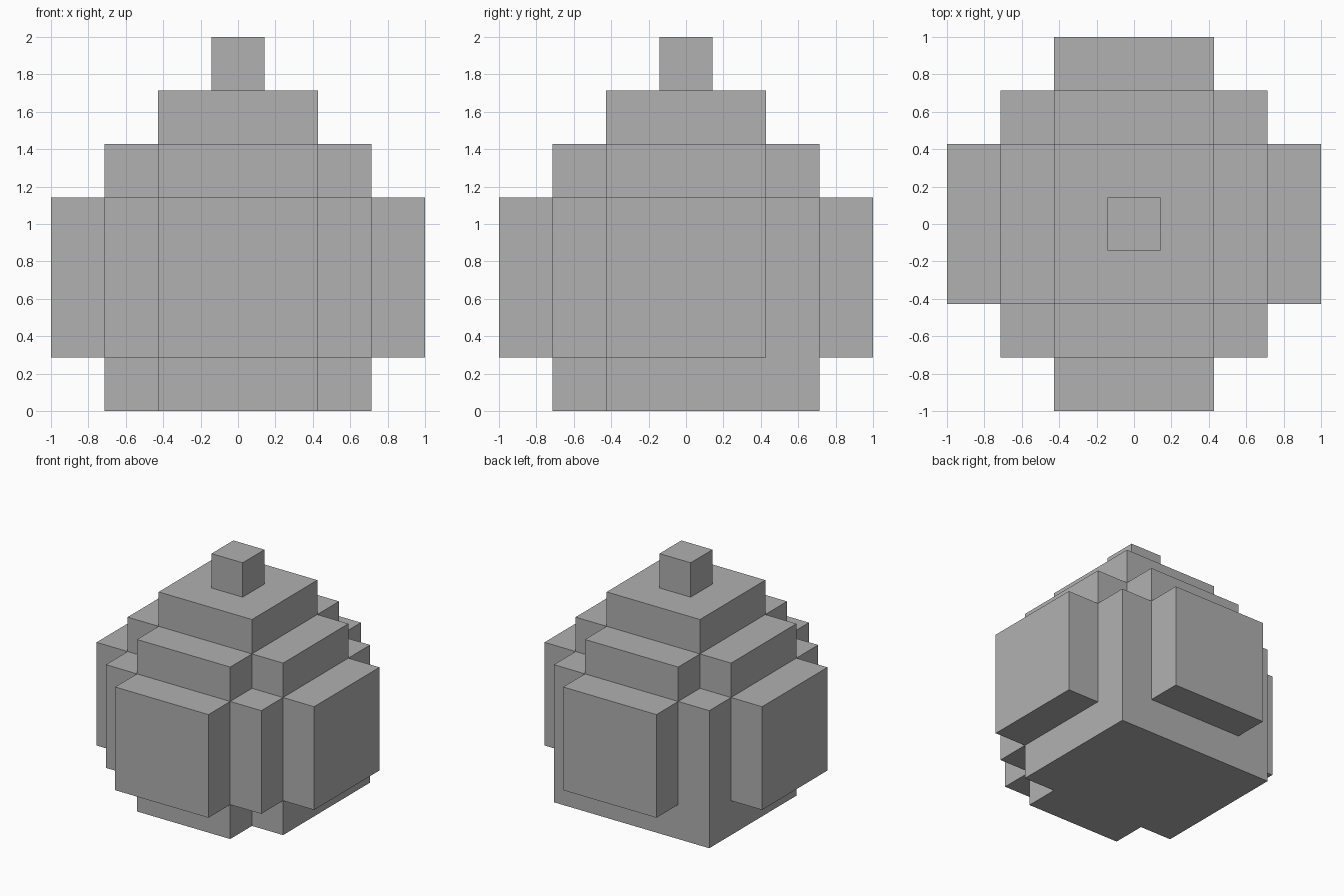
import bpy
import bmesh
from mathutils import Vector

U = 2 / 7  # side of one cell

cube = bpy.data.objects.get("Cube")
if cube:
    bpy.data.objects.remove(cube, do_unlink=True)

grey = bpy.data.materials.new("mid grey")
grey.use_nodes = True
grey.diffuse_color = (0.44, 0.44, 0.44, 1)
grey.node_tree.nodes["Principled BSDF"].inputs["Base Color"].default_value = grey.diffuse_color


def block(rx, ry, z0, z1):
    """Cells within rx, ry of the centre, on layers z0 up to z1."""
    return {(x, y, z) for x in range(-rx, rx + 1)
            for y in range(-ry, ry + 1) for z in range(z0, z1)}


def skin(name, cells):
    """Mesh the outer surface of a set of cells and merge its flat areas."""
    bm = bmesh.new()
    for cell in cells:
        centre = Vector(cell) + Vector((0, 0, 0.5))
        for axis in range(3):
            for sign in (-1, 1):
                n = Vector((0, 0, 0))
                n[axis] = sign
                if tuple(int(c + d) for c, d in zip(cell, n)) in cells:
                    continue
                a = Vector((0, 0, 0))
                a[(axis + 1) % 3] = 0.5
                b = n.cross(a)
                mid = centre + n / 2
                corners = (mid - a - b, mid + a - b, mid + a + b, mid - a + b)
                bm.faces.new([bm.verts.new(p * U) for p in corners])
    bmesh.ops.remove_doubles(bm, verts=bm.verts[:], dist=0.001)
    bmesh.ops.dissolve_limit(bm, angle_limit=0.02, verts=bm.verts[:], edges=bm.edges[:])
    bmesh.ops.recalc_face_normals(bm, faces=bm.faces[:])
    mesh = bpy.data.meshes.new(name)
    bm.to_mesh(mesh)
    bm.free()
    mesh.materials.append(grey)
    obj = bpy.data.objects.new(name, mesh)
    bpy.context.collection.objects.link(obj)
    return obj


# Stepped body: square core, four side panels, cross-shaped shoulder, cap
body = block(2, 2, 0, 4)
body |= block(3, 1, 1, 4) | block(1, 3, 1, 4)
body |= block(2, 1, 4, 5) | block(1, 2, 4, 5)
body |= block(1, 1, 5, 6)

# The two front corners of the foot are notched, the back ones are solid
body -= {(x, -2, 0) for x in (-2, 2)}
skin("stepped_body", body)

# Single block on top
skin("top_stem", block(0, 0, 6, 7))
